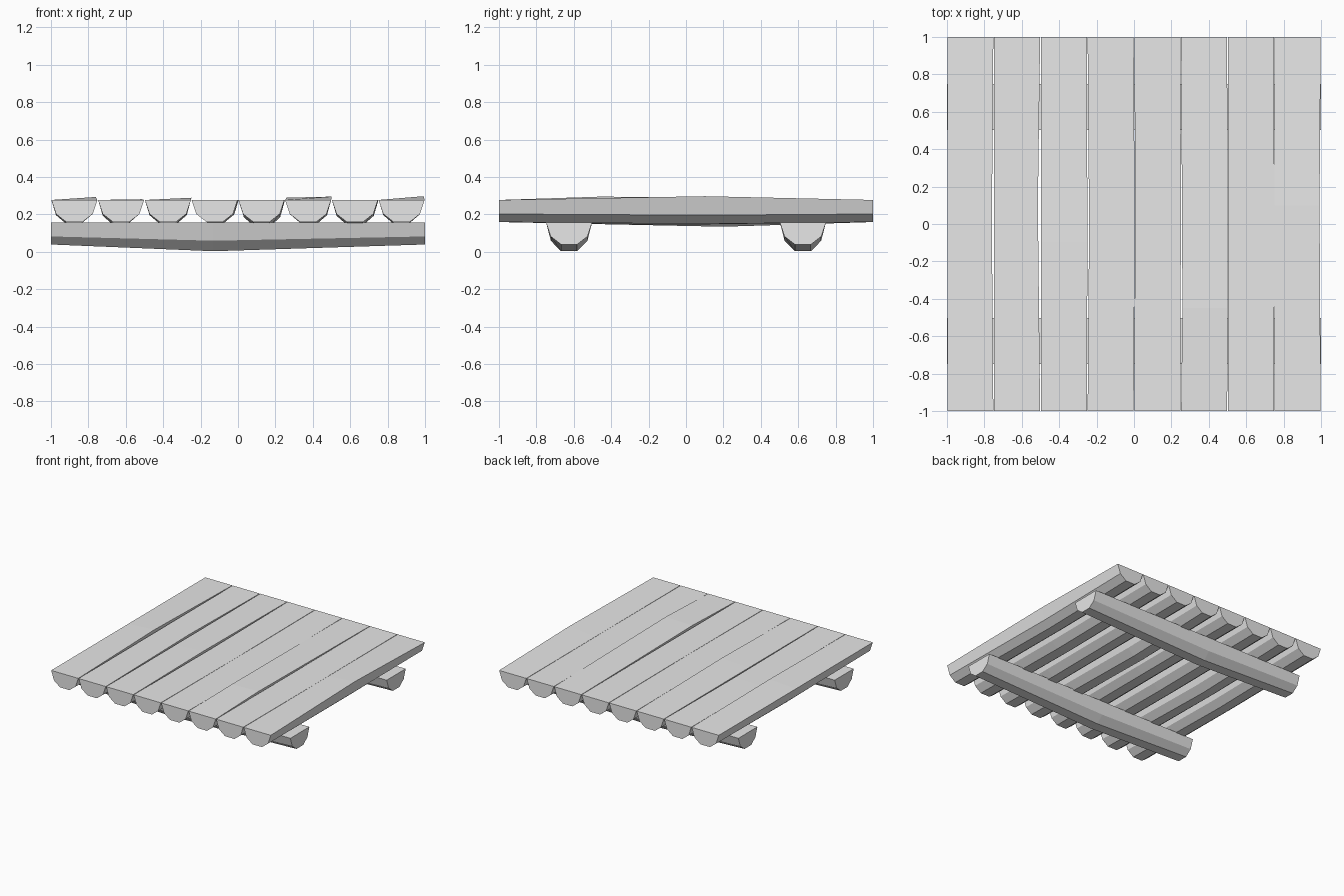
import bpy, bmesh

cube = bpy.data.objects.get("Cube")
if cube:
    bpy.data.objects.remove(cube, do_unlink=True)

wood = bpy.data.materials.new("pale_grey_wood")
wood.use_nodes = True
GREY = (0.8, 0.8, 0.8, 1)
wood.diffuse_color = GREY
wood.node_tree.nodes["Principled BSDF"].inputs["Base Color"].default_value = GREY

# Half-log section: flat top, faceted round underside (across, down)
SECTION = [(-0.123, 0), (0.123, 0), (0.098, -0.075),
           (0.043, -0.118), (-0.043, -0.118), (-0.098, -0.075)]


def half_log(name, place, middle, rise, sag, bulge):
    """Loft end, middle and end sections; the middle is bent a little."""
    bm = bmesh.new()
    rings = []
    for along, bend in ((-1, 0), (middle, 1), (1, 0)):
        ring = []
        for across, down in SECTION:
            right = across > 0
            top = down == 0
            depth = -down / 0.118
            side = bulge[1] if right else -bulge[0]
            lift = rise[right] if top else -sag * depth
            offset = across + bend * side
            ring.append(bm.verts.new(place(offset, along, down + bend * lift)))
        rings.append(ring)
    n = len(SECTION)
    for a, b in zip(rings, rings[1:]):
        for i in range(n):
            j = (i + 1) % n
            bm.faces.new((a[i], a[j], b[j], b[i]))
    bm.faces.new(rings[0])
    bm.faces.new(rings[-1])
    bmesh.ops.recalc_face_normals(bm, faces=bm.faces)
    mesh = bpy.data.meshes.new(name)
    bm.to_mesh(mesh)
    bm.free()
    mesh.materials.append(wood)
    bpy.context.collection.objects.link(bpy.data.objects.new(name, mesh))


# Deck planks: middle position, top rise (l, r), sag, side bulge (l, r)
PLANKS = [
    (0.0, (0.0, 0.016), 0.010, (0, -0.008)),
    (0.1, (0.0, 0.004), 0.015, (0, -0.012)),
    (-0.1, (0.0, 0.012), 0.010, (0, 0.003)),
    (0.0, (0.0, 0.0), 0.005, (-0.008, 0.006)),
    (0.2, (0.0, 0.0), 0.025, (-0.004, 0.003)),
    (-0.45, (0.012, 0.018), 0.010, (-0.007, 0.003)),
    (-0.1, (0.0, 0.0), 0.015, (0.0, 0.003)),
    (0.1, (0.0, 0.02), 0.010, (0.0, -0.006)),
]
for i, (middle, rise, sag, bulge) in enumerate(PLANKS):
    centre = -0.875 + 0.25 * i
    half_log(f"deck_plank_{i + 1}",
             lambda a, l, z, c=centre: (c + a, l, 0.277 + z),
             middle, rise, sag, bulge)

# Cross beams under the deck
for name, y in (("front_beam", -0.625), ("back_beam", 0.625)):
    half_log(name, lambda a, l, z, c=y: (l, c + a, 0.157 + z),
             -0.13, (0, 0), 0.036, (0, 0))
